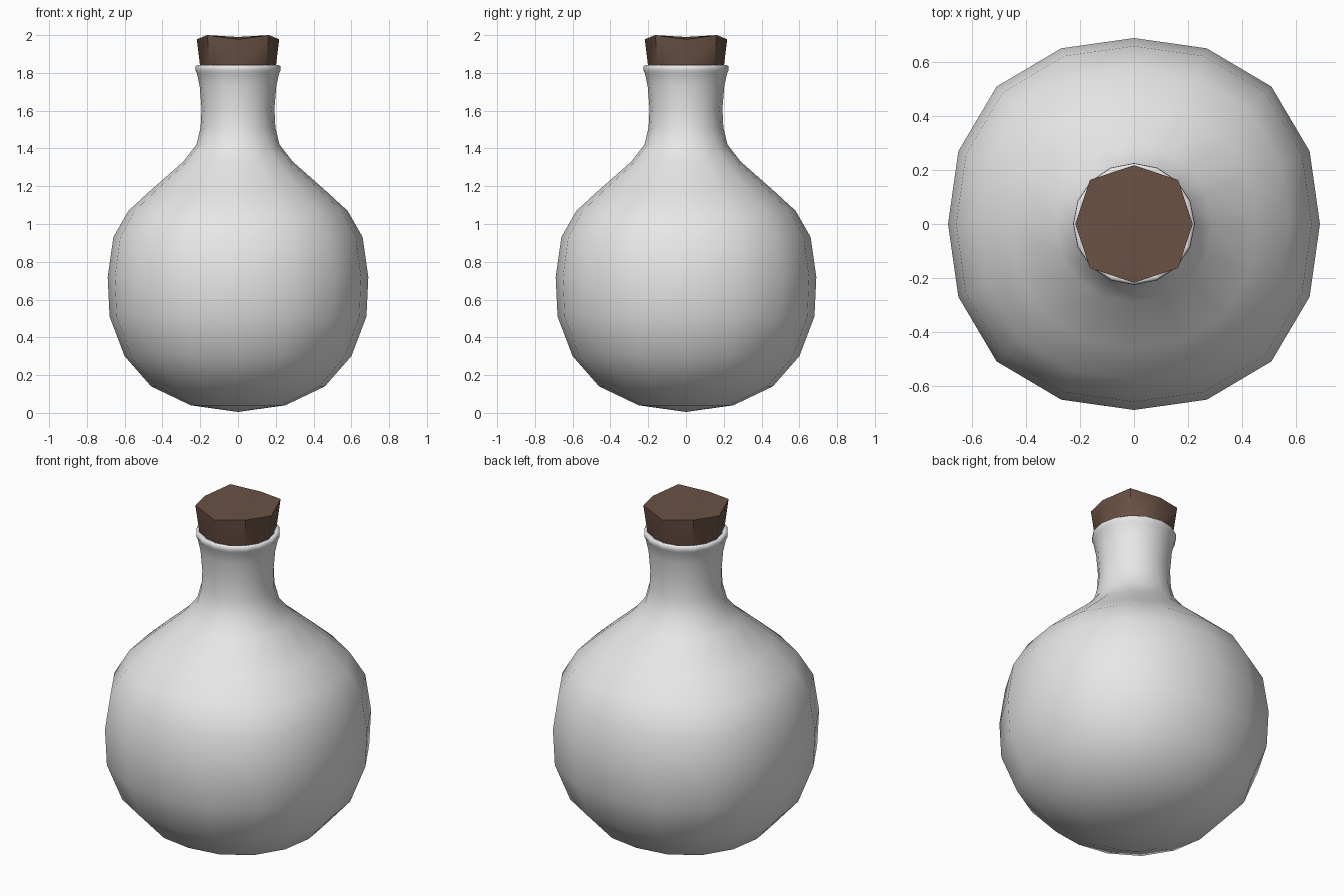
import bpy, bmesh, math

if "Cube" in bpy.data.objects:
    bpy.data.objects.remove(bpy.data.objects["Cube"])


def material(name, rgb):
    m = bpy.data.materials.new(name)
    m.diffuse_color = (*rgb, 1)
    m.use_nodes = True
    m.node_tree.nodes["Principled BSDF"].inputs["Base Color"].default_value = m.diffuse_color
    return m


def lathe(name, rings, sides, mat, caps):
    """Skin rings of (radius, z, diagonal bulge, diagonal lift); caps = z of the end centres or None."""
    bm = bmesh.new()
    rows = []
    for r, z, bulge, lift in rings:
        row = []
        for i in range(sides):
            a = 2 * math.pi * i / sides
            d = math.sin(2 * a) ** 2
            rr = r * (1 + bulge * d)
            row.append(bm.verts.new((rr * math.cos(a), rr * math.sin(a), z + lift * d)))
        rows.append(row)
    for lo, hi in zip(rows, rows[1:]):
        for i in range(sides):
            j = (i + 1) % sides
            bm.faces.new((lo[i], lo[j], hi[j], hi[i]))
    for row, z in ((rows[0], caps[0]), (rows[-1], caps[1])):
        if z is not None:
            c = bm.verts.new((0, 0, z))
            for i in range(sides):
                bm.faces.new((row[i], row[(i + 1) % sides], c))
    bmesh.ops.recalc_face_normals(bm, faces=bm.faces)
    me = bpy.data.meshes.new(name)
    bm.to_mesh(me)
    bm.free()
    me.materials.append(mat)
    ob = bpy.data.objects.new(name, me)
    bpy.context.collection.objects.link(ob)
    bpy.ops.object.select_all(action='DESELECT')
    ob.select_set(True)
    bpy.context.view_layer.objects.active = ob
    return ob


glass = material("pale grey glass", (0.8, 0.8, 0.8))
cork = material("brown cork", (0.145, 0.083, 0.058))

# Round flask with a narrow neck, flared lip and inner throat
profile = [(.25, .04, .02), (.46, .14, .035), (.60, .30, .045), (.68, .51, .045),
           (.69, .72, .045), (.66, .93, .045), (.58, 1.07, .04), (.46, 1.18, .03),
           (.29, 1.33, .02), (.22, 1.42, .01), (.198, 1.51, 0), (.193, 1.61, 0),
           (.203, 1.73, 0), (.218, 1.80, 0), (.226, 1.815, 0), (.225, 1.835, 0),
           (.215, 1.842, 0), (.196, 1.835, 0), (.18, 1.76, 0), (.17, 1.62, 0)]
lathe("flask", [(r, z, b, 0) for r, z, b in profile], 16, glass, (.005, 1.62))
bpy.ops.object.shade_smooth_by_angle(angle=math.radians(80))

# Eight-sided tapered stopper with a slightly uneven top
lathe("stopper", [(.175, 1.70, .03, 0), (.20, 1.83, .04, 0), (.218, 1.978, .06, .022)],
      8, cork, (1.70, 1.99))
bpy.ops.object.shade_smooth_by_angle(angle=math.radians(50))
